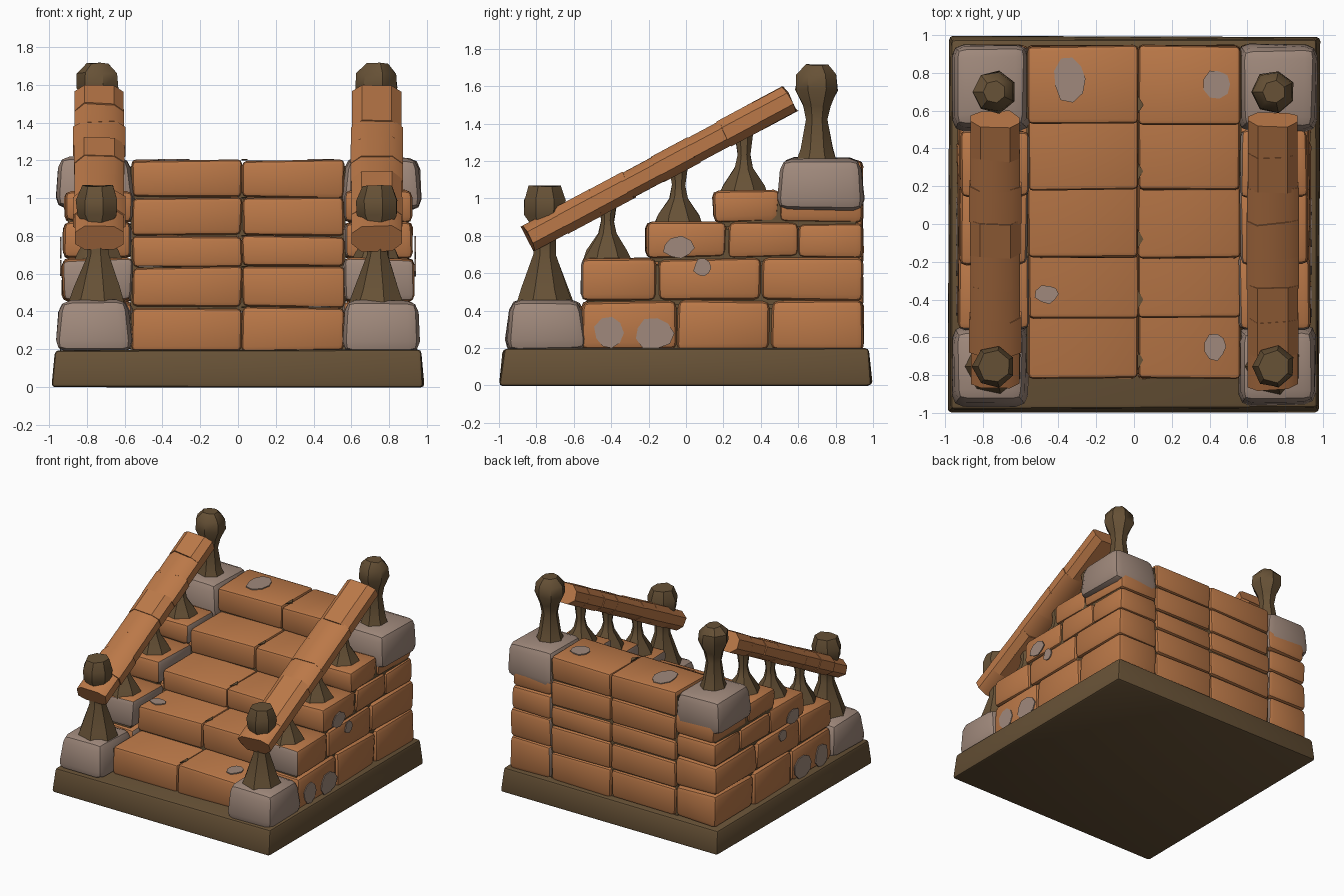
import bpy, bmesh, math, random
from mathutils import Vector, Matrix

if "Cube" in bpy.data.objects:
    bpy.data.objects.remove(bpy.data.objects["Cube"])

random.seed(4)


def material(name, rgb):
    m = bpy.data.materials.new(name)
    m.diffuse_color = (*rgb, 1)
    m.use_nodes = True
    m.node_tree.nodes["Principled BSDF"].inputs["Base Color"].default_value = m.diffuse_color
    return m


ORANGE = material("orange_wood", (0.50, 0.19, 0.065))
BROWN = material("dark_brown_wood", (0.135, 0.083, 0.037))
STONE = material("warm_grey_stone", (0.35, 0.25, 0.20))


def finish(bm, name, mats, smooth=True):
    bmesh.ops.recalc_face_normals(bm, faces=bm.faces[:])
    me = bpy.data.meshes.new(name)
    bm.to_mesh(me)
    bm.free()
    ob = bpy.data.objects.new(name, me)
    bpy.context.collection.objects.link(ob)
    for m in mats:
        me.materials.append(m)
    if smooth:
        me.shade_smooth()
        me.set_sharp_from_angle(angle=math.radians(38))
    return ob


def block(name, x, y, z, mats, bevel=0.04, jit=0.008, taper=0.0, rule=None):
    """Worn, bevelled box between the given ranges; taper narrows its top."""
    x, y = sorted(x), sorted(y)
    bm = bmesh.new()
    bmesh.ops.create_cube(bm, size=1)
    for v in bm.verts:
        k = 1 - taper if v.co.z > 0 else 1
        v.co = Vector(((x[0] + x[1]) / 2 + v.co.x * k * (x[1] - x[0]),
                       (y[0] + y[1]) / 2 + v.co.y * k * (y[1] - y[0]),
                       z[0] if v.co.z < 0 else z[1]))
        v.co += Vector([random.uniform(-jit, jit) for _ in range(3)])
    if bevel:
        bmesh.ops.bevel(bm, geom=bm.edges[:], offset=bevel, segments=2,
                        profile=0.5, affect='EDGES')
    bm.normal_update()
    if rule:
        for f in bm.faces:
            f.material_index = 1 if rule(f) else 0
    return finish(bm, name, mats)


def lathe(name, profile, x, y, sides, mat):
    """Faceted turned post from (radius, height) pairs."""
    bm = bmesh.new()
    rings = []
    for r, z in profile:
        ring = []
        for i in range(sides):
            a = 2 * math.pi * (i + 0.5) / sides
            k = r * random.uniform(0.95, 1.05)
            ring.append(bm.verts.new((x + k * math.cos(a), y + k * math.sin(a),
                                      z + random.uniform(-.006, .006))))
        rings.append(ring)
    for a, b in zip(rings, rings[1:]):
        for i in range(sides):
            j = (i + 1) % sides
            bm.faces.new((a[i], a[j], b[j], b[i]))
    bm.faces.new(rings[0])
    bm.faces.new(rings[-1])
    return finish(bm, name, [mat])


def plate(name, centre, u, v, ru, rv, mat, sides=9):
    """Thin irregular patch lying in the plane of u and v."""
    u, v = Vector(u), Vector(v)
    n = u.cross(v)
    bm = bmesh.new()
    vs = []
    for i in range(sides):
        a = 2 * math.pi * i / sides
        k = random.uniform(0.85, 1.1)
        vs.append(bm.verts.new(Vector(centre) + u * ru * k * math.cos(a)
                               + v * rv * k * math.sin(a)))
    f = bm.faces.new(vs)
    top = bmesh.ops.extrude_face_region(bm, geom=[f])["geom"]
    for w in top:
        if isinstance(w, bmesh.types.BMVert):
            w.co += n * 0.008
    return finish(bm, name, [mat], False)


# base slab
block("base_slab", (-.985, .985), (-.995, .995), (0, .195), [BROWN], .02, .006, .02)

# treads, running under one another to the back wall
FRONT = [-.82, -.50, -.18, .18, .53]
TOP = [.42, .635, .80, 1.0, 1.2]
low = .19
for i, (f, t) in enumerate(zip(FRONT, TOP)):
    block("step_core", (-.57, .57), (f + .03, .92), (low - .02, t - .03), [BROWN], 0, 0)
    for x0, x1 in ((-.56, .02), (.022, .56)):
        block("step_plank", (x0, x1), (f, .945), (low + .003, t),
              [ORANGE], .025, .006)
    # dark chip along the joint of each tread
    plate("step_crack", (.03, f + .10, t - .002), (1, 0, 0), (0, 1, 0), .022, .06, BROWN, 3)
    low = t

# side curbs: stacked brick-like courses, stepped with the stairs
START = [-.56, -.56, -.22, .14]
LEVEL = [.19, .45, .68, .87, 1.04]
SPLIT = [(-.05, .45), (-.15, .40), (.22, .60), (.50,)]
for s in (-1, 1):
    for i in range(4):
        z0, z1 = LEVEL[i], LEVEL[i + 1]
        block("curb_core", (s * .60, s * .90), (START[i] + .03, .91),
              (z0 - .02, z1 - .035), [BROWN], 0, 0)
        cuts = [START[i], *SPLIT[i], .95]
        for a, b in zip(cuts, cuts[1:]):
            first = a == START[i] and i == 1
            block("curb_brick", (s * .56, s * (.935 - .006 * i)), (a + .003, b - .003),
                  (z0 + .002, z1), [ORANGE, STONE], .035, .008,
                  rule=lambda f: f.normal.x * s < -.5 or (first and f.normal.y < -.5))

    # stone corner footings
    block("front_footing", (s * .55, s * .975), (-.965, -.53), (.19, .46),
          [STONE], .06, .012, .13)
    block("rear_footing", (s * .55, s * .975), (.49, .955), (.94, 1.215),
          [STONE], .06, .012, .08)

    # newel posts with faceted knobs
    lathe("front_post", [(.16, .43), (.125, .52), (.06, .70), (.06, .84), (.11, .91),
                         (.115, .99), (.085, 1.065)], s * .74, -.755, 7, BROWN)
    lathe("rear_post", [(.115, 1.18), (.085, 1.26), (.06, 1.42), (.075, 1.50),
                        (.115, 1.58), (.11, 1.66), (.06, 1.715)], s * .74, .70, 7, BROWN)

    # balusters
    for y, z0, z1 in ((-.42, .66, 1.0), (-.04, .85, 1.19), (.31, 1.01, 1.38)):
        lathe("baluster", [(.14, z0), (.11, z0 + .06), (.05, z0 + .15),
                           (.035, z0 + .22), (.055, z1)], s * .735, y, 7, BROWN)

    # handrail: short octagonal segments along the slope
    p0, p1 = Vector((s * .735, -.835, .79)), Vector((s * .735, .55, 1.53))
    d = (p1 - p0).normalized()
    up = Vector((1, 0, 0)).cross(d)
    bm = bmesh.new()
    N = 8
    for k in range(N):
        sx, sz = random.uniform(.128, .14), random.uniform(.07, .08)
        rings = []
        for t in (k / N - .004, (k + 1) / N + .004):
            c = p0.lerp(p1, t)
            ring = []
            for q, r in ((1, .45), (.6, 1), (-.6, 1), (-1, .45),
                         (-1, -.45), (-.6, -1), (.6, -1), (1, -.45)):
                ring.append(bm.verts.new(c + Vector((q * sx, 0, 0)) + up * r * sz
                                         + d * random.uniform(-.012, .012)))
            rings.append(ring)
        for i in range(8):
            j = (i + 1) % 8
            bm.faces.new((rings[0][i], rings[0][j], rings[1][j], rings[1][i]))
        bm.faces.new(rings[0])
        bm.faces.new(rings[1])
    finish(bm, "handrail", [ORANGE])

    # stone patches on the outer walls
    for y, z, ru, rv in ((-.41, .28, .08, .09), (-.17, .28, .11, .09),
                         (-.04, .735, .085, .06), (.09, .63, .05, .05)):
        plate("wall_patch", (s * .934, y, z), (0, s, 0), (0, 0, 1), ru, rv, STONE)

# stone patches on the treads
for x, y, z, ru, rv in ((-.34, .77, 1.2, .09, .12), (.44, .74, 1.2, .075, .08),
                        (-.46, -.37, .635, .065, .05), (.43, -.65, .42, .06, .07)):
    plate("tread_patch", (x, y, z), (1, 0, 0), (0, 1, 0), ru, rv, STONE)
